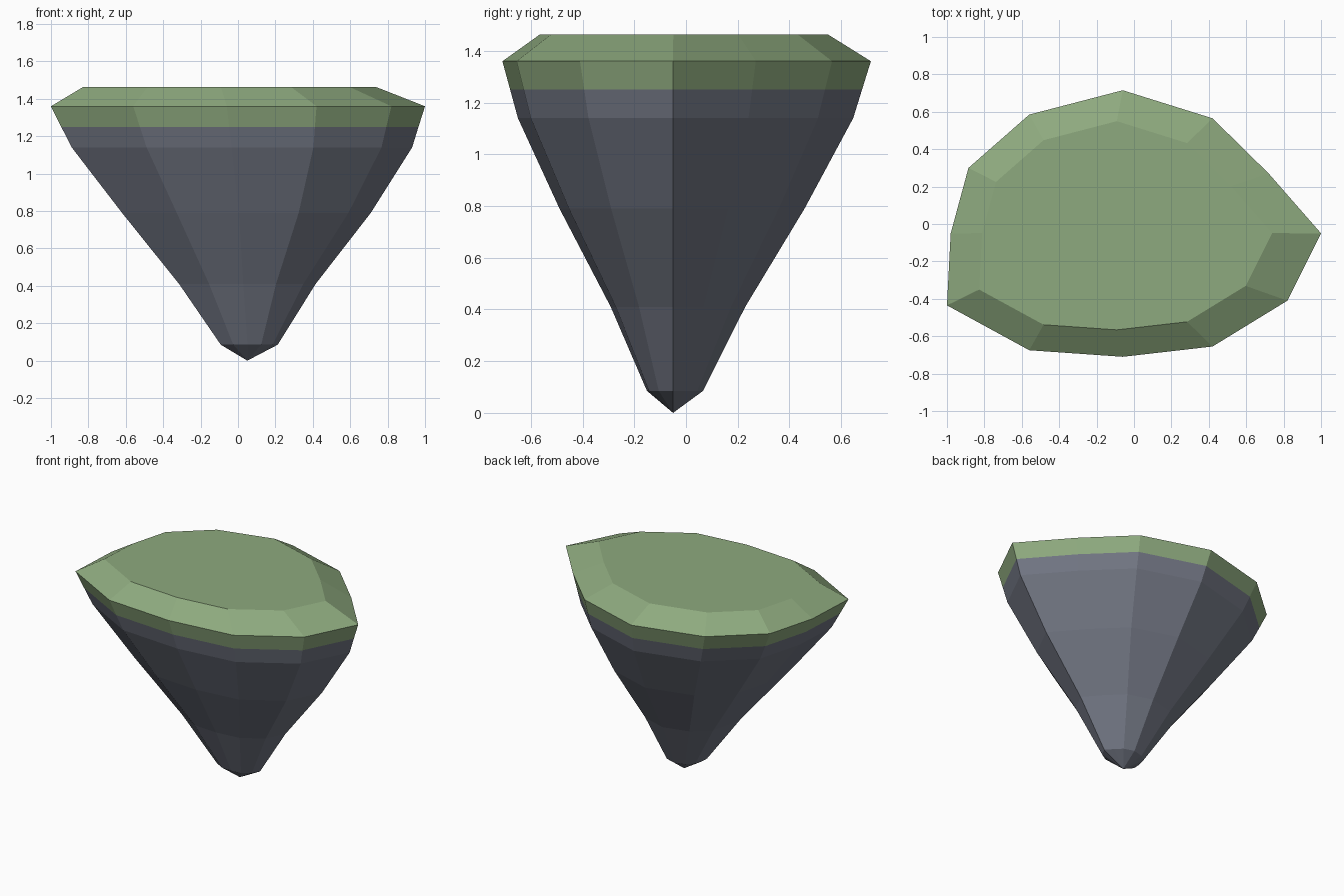
import bpy
import bmesh

cube = bpy.data.objects.get("Cube")
if cube:
    bpy.data.objects.remove(cube, do_unlink=True)


def material(name, rgb):
    mat = bpy.data.materials.new(name)
    mat.use_nodes = True
    mat.diffuse_color = (*rgb, 1)
    mat.node_tree.nodes["Principled BSDF"].inputs["Base Color"].default_value = (*rgb, 1)
    return mat


# Irregular rim of the island, counter-clockwise from the pointed end
RIM = [(1, -.05), (.72, .27), (.42, .565), (-.06, .715), (-.56, .585), (-.885, .3),
       (-.98, -.05), (-1, -.435), (-.56, -.675), (-.06, -.71), (.42, -.655), (.82, -.41)]


def loft(name, rings, mat, tip=None, lid=False):
    """Stack scaled copies of the rim: each ring is (height, scale, shift x, shift y)."""
    bm = bmesh.new()
    loops = [[bm.verts.new((x * s + dx, y * s + dy, z)) for x, y in RIM]
             for z, s, dx, dy in rings]
    n = len(RIM)
    for low, high in zip(loops, loops[1:]):
        for i in range(n):
            j = (i + 1) % n
            bm.faces.new((low[i], low[j], high[j], high[i]))
    if tip:
        point = bm.verts.new(tip)
        for i in range(n):
            bm.faces.new((point, loops[0][(i + 1) % n], loops[0][i]))
    if lid:
        bm.faces.new(loops[-1])
    mesh = bpy.data.meshes.new(name)
    bm.to_mesh(mesh)
    bm.free()
    mesh.materials.append(mat)
    obj = bpy.data.objects.new(name, mesh)
    bpy.context.collection.objects.link(obj)
    return obj


grass = material("grass green", (.27, .40, .21))
stone = material("slate grey", (.165, .18, .225))

# Where the grass meets the rock
seam = (1.25, .955, .01, -.002)

# Tapering rock underside
loft("rock_base", [(.085, .152, .06, -.043), (.41, .365, .05, -.032),
                   (.79, .665, .045, -.017), (1.14, .91, .021, -.004), seam],
     stone, tip=(.05, -.05, 0))

# Grass rim with a bevelled flat top
loft("grass_top", [seam, (1.36, 1, 0, 0), (1.463, .783, -.045, -.01)], grass, lid=True)
